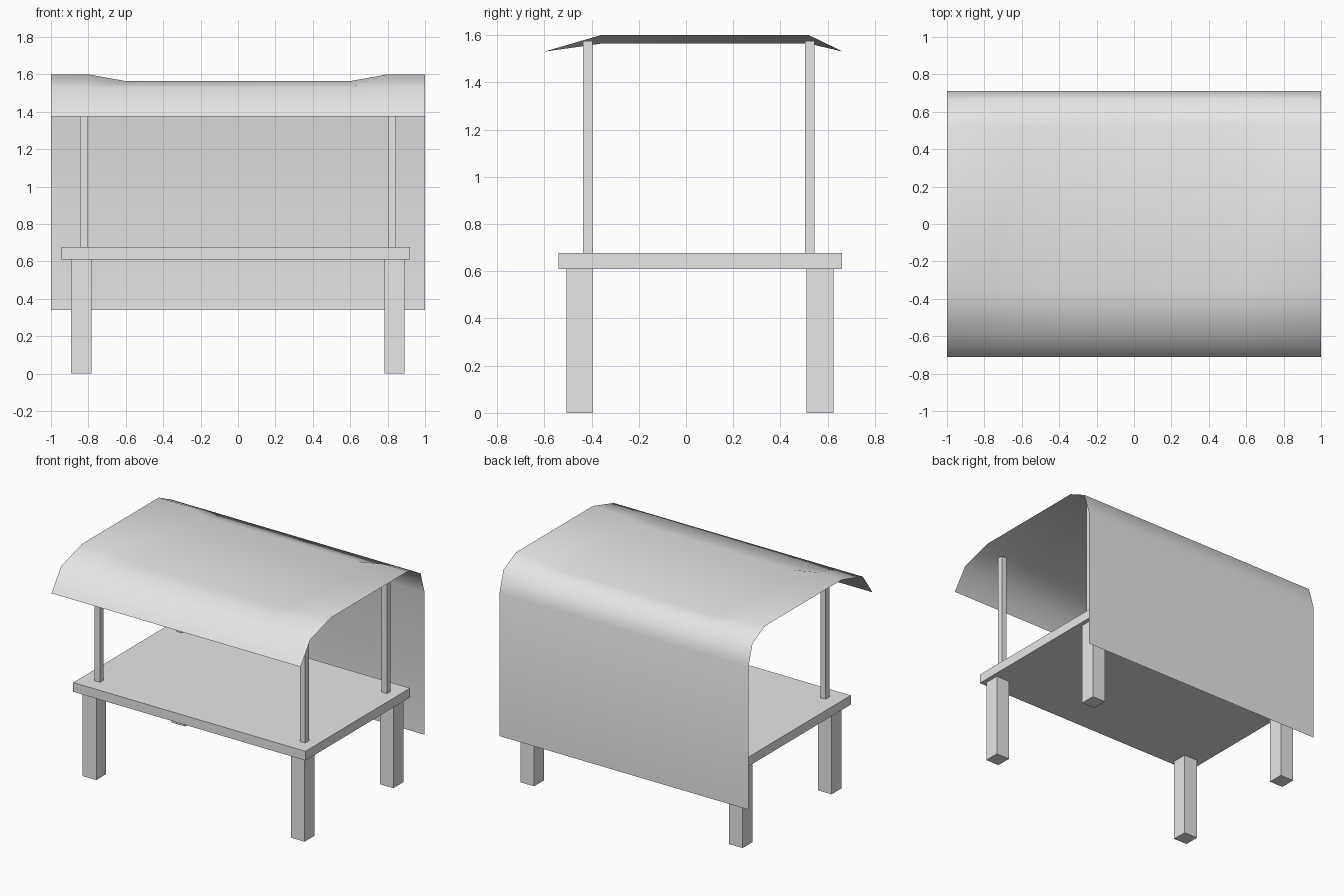
import bpy
import bmesh

if "Cube" in bpy.data.objects:
    bpy.data.objects.remove(bpy.data.objects["Cube"], do_unlink=True)

grey = bpy.data.materials.new("plain grey")
grey.use_nodes = True
colour = (0.8, 0.8, 0.8, 1)
grey.diffuse_color = colour
grey.node_tree.nodes["Principled BSDF"].inputs["Base Color"].default_value = colour


def add_object(name, bm):
    bmesh.ops.recalc_face_normals(bm, faces=bm.faces)
    mesh = bpy.data.meshes.new(name)
    bm.to_mesh(mesh)
    bm.free()
    mesh.materials.append(grey)
    obj = bpy.data.objects.new(name, mesh)
    bpy.context.collection.objects.link(obj)
    return obj


def box(name, x, y, z):
    bm = bmesh.new()
    bmesh.ops.create_cube(bm, size=1)
    for v in bm.verts:
        for axis, (low, high) in enumerate((x, y, z)):
            v.co[axis] = low if v.co[axis] < 0 else high
    return add_object(name, bm)


# Table top
box("table_top", (-0.945, 0.92), (-0.54, 0.66), (0.61, 0.677))

# Thick legs below and thin canopy posts above
sides = {"right": ((-0.893, -0.783), (-0.845, -0.802)),
         "left": ((0.782, 0.89), (0.802, 0.845))}
ends = {"front": ((-0.507, -0.395), (-0.437, -0.395)),
        "back": ((0.511, 0.625), (0.503, 0.545))}
for side, (leg_x, post_x) in sides.items():
    for end, (leg_y, post_y) in ends.items():
        box(f"{end}_{side}_leg", leg_x, leg_y, (0, 0.61))
        box(f"{end}_{side}_post", post_x, post_y, (0.677, 1.574))

# Cloth canopy: a thin sheet, sagging between the posts, hanging down at the back
profile = [(-0.71, 1.375, 0), (-0.6, 1.53, 0), (-0.36, 1.6, 0.036),
           (0.52, 1.6, 0.036), (0.665, 1.53, 0), (0.712, 1.375, 0), (0.712, 0.34, 0)]
stations = [(-1, 0), (-0.8, 0), (-0.6, 1), (0.6, 1), (0.8, 0), (1, 0)]
bm = bmesh.new()
rows = [[bm.verts.new((x, y, z - drop * sag)) for y, z, drop in profile]
        for x, sag in stations]
for a, b in zip(rows, rows[1:]):
    for j in range(len(profile) - 1):
        face = bm.faces.new((a[j], b[j], b[j + 1], a[j + 1]))
        face.smooth = True
add_object("cloth_canopy", bm)
